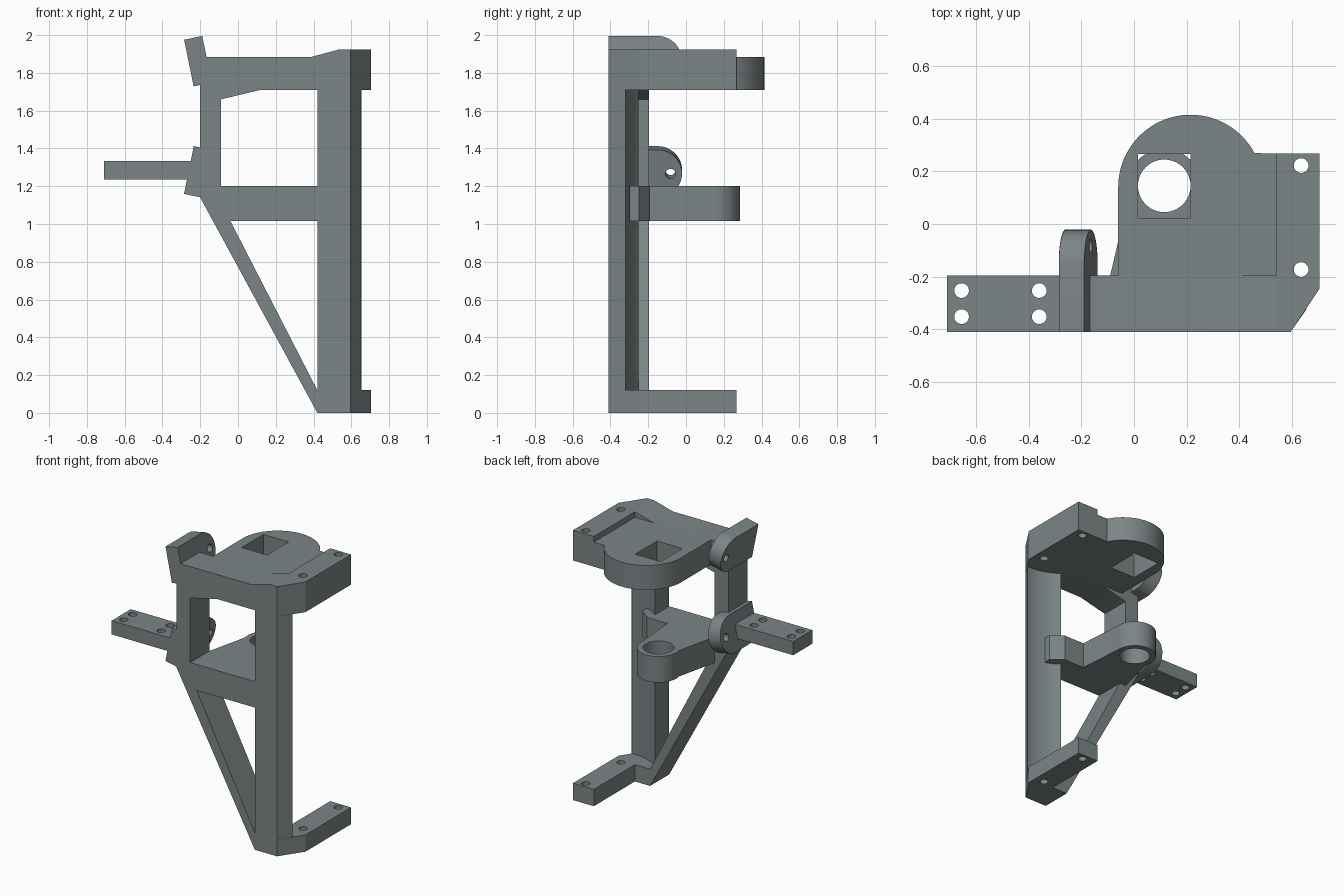
import bpy, math
from mathutils import Matrix, Vector

if "Cube" in bpy.data.objects:
    bpy.data.objects.remove(bpy.data.objects["Cube"])

grey = bpy.data.materials.new("slate grey")
grey.diffuse_color = (0.20, 0.235, 0.24, 1)
grey.use_nodes = True
grey.node_tree.nodes["Principled BSDF"].inputs["Base Color"].default_value = grey.diffuse_color

FRONT, BACK = -0.41, -0.195          # depth of the main frame


def arc(cx, cy, r, a0, a1, n=24):
    """Points along an arc, angles in degrees."""
    return [(cx + r * math.cos(math.radians(a0 + (a1 - a0) * i / n)),
             cy + r * math.sin(math.radians(a0 + (a1 - a0) * i / n))) for i in range(n + 1)]


def circle(cx, cy, r, n=32):
    return arc(cx, cy, r, 0, 360, n)[:-1]


def box(x0, x1, y0, y1):
    return [(x0, y0), (x1, y0), (x1, y1), (x0, y1)]


def slab(name, loops, thickness, matrix):
    """Extrude an outline (first loop) with holes (other loops)."""
    cu = bpy.data.curves.new(name, 'CURVE')
    cu.dimensions = '2D'
    cu.fill_mode = 'BOTH'
    cu.extrude = thickness / 2
    for loop in loops:
        sp = cu.splines.new('POLY')
        sp.points.add(len(loop) - 1)
        for p, (u, v) in zip(sp.points, loop):
            p.co = (u, v, 0, 1)
        sp.use_cyclic_u = True
    tmp = bpy.data.objects.new(name + "_outline", cu)
    bpy.context.collection.objects.link(tmp)
    bpy.context.view_layer.update()
    dg = bpy.context.evaluated_depsgraph_get()
    me = bpy.data.meshes.new_from_object(tmp.evaluated_get(dg))
    bpy.data.objects.remove(tmp)
    ob = bpy.data.objects.new(name, me)
    bpy.context.collection.objects.link(ob)
    me.transform(matrix)
    me.materials.clear()
    me.materials.append(grey)
    # weld caps to walls, then smooth only the round walls
    bpy.ops.object.select_all(action='DESELECT')
    ob.select_set(True)
    bpy.context.view_layer.objects.active = ob
    bpy.ops.object.mode_set(mode='EDIT')
    bpy.ops.mesh.select_all(action='SELECT')
    bpy.ops.mesh.remove_doubles(threshold=0.0005)
    bpy.ops.mesh.normals_make_consistent(inside=False)
    bpy.ops.object.mode_set(mode='OBJECT')
    bpy.ops.object.shade_smooth_by_angle(angle=math.radians(25))
    return ob


def flat(name, loops, z0, z1):
    """Horizontal slab between two heights."""
    return slab(name, loops, z1 - z0, Matrix.Translation((0, 0, (z0 + z1) / 2)))


# front frame: top beam with ramp, left post, cross beam and diagonal strut
frame = [(-0.2, 1.14), (-0.2, 1.885), (0.39, 1.885), (0.54, 1.925), (0.54, 1.71),
         (0.12, 1.71), (-0.09, 1.66), (-0.09, 1.2), (0.42, 1.2), (0.42, 1.015),
         (-0.04, 1.015), (0.42, 0.12), (0.42, 0)]
upright = Matrix(((1, 0, 0, 0), (0, 0, -1, (FRONT + BACK) / 2), (0, 1, 0, 0), (0, 0, 0, 1)))
slab("front_frame", [frame], BACK - FRONT, upright)

# right column with chamfered corner and hollowed round back
column = [(0.42, FRONT), (0.595, FRONT), (0.655, -0.32)]
a0 = math.degrees(math.atan2(-0.349, 0.02))
a1 = math.degrees(math.atan2(-0.276, -0.215)) 
column += arc(0.635, 0.025, 0.35, a0, a1, 16)
flat("column", [column], 0.12, 1.71)

# mounting pads at the top and foot of the column
screws = [circle(0.635, y, 0.028, 20) for y in (0.222, -0.173)]
pad = [(0.595, FRONT), (0.705, -0.245), (0.705, 0.268), (0.54, 0.268)]
flat("top_pad", [[(0.54, FRONT)] + pad] + screws, 1.71, 1.925)
flat("foot_pad", [[(0.42, FRONT)] + pad + [(0.54, BACK), (0.42, BACK)]] + screws, 0, 0.12)

# top plate with round end and square opening
plate = [(-0.06, BACK), (0.54, BACK), (0.54, 0.268)] + arc(0.215, 0.14, 0.275, 28, 180, 40)
flat("top_plate", [plate, box(0.015, 0.215, 0.02, 0.265)], 1.71, 1.885)

# middle bracket with ring end
bracket = [(-0.09, BACK), (0.42, BACK), (0.42, -0.3), (0.52, -0.3), (0.52, -0.25),
           (0.44, -0.19), (0.28, -0.19)]
bracket += arc(0.115, 0.145, 0.14, -5, 195, 32)
flat("ring_bracket", [bracket, circle(0.115, 0.145, 0.1, 40)], 1.015, 1.2)

# side arm with four screw holes
arm_holes = [circle(x, y, 0.028, 20) for x in (-0.655, -0.36) for y in (-0.253, -0.352)]
flat("side_arm", [box(-0.71, -0.24, FRONT, BACK)] + arm_holes, 1.235, 1.333)

# tilted hinge lugs with rounded ends
for name, z, lean, half in (("upper_lug", 1.862, -0.2, 0.126), ("lower_lug", 1.276, 0.2, 0.129)):
    v = Vector((lean, 0, 0.98)).normalized()
    n = Vector((0, 1, 0)).cross(v)
    m = Matrix.Translation((-0.212, 0, z)) @ Matrix((Vector((0, 1, 0)), v, n)).transposed().to_4x4()
    lug = [(FRONT, half), (FRONT, -half)] + arc(-0.15, 0, half, -90, 90)
    slab(name, [lug, circle(-0.082, 0, 0.027, 20)], 0.098, m)
